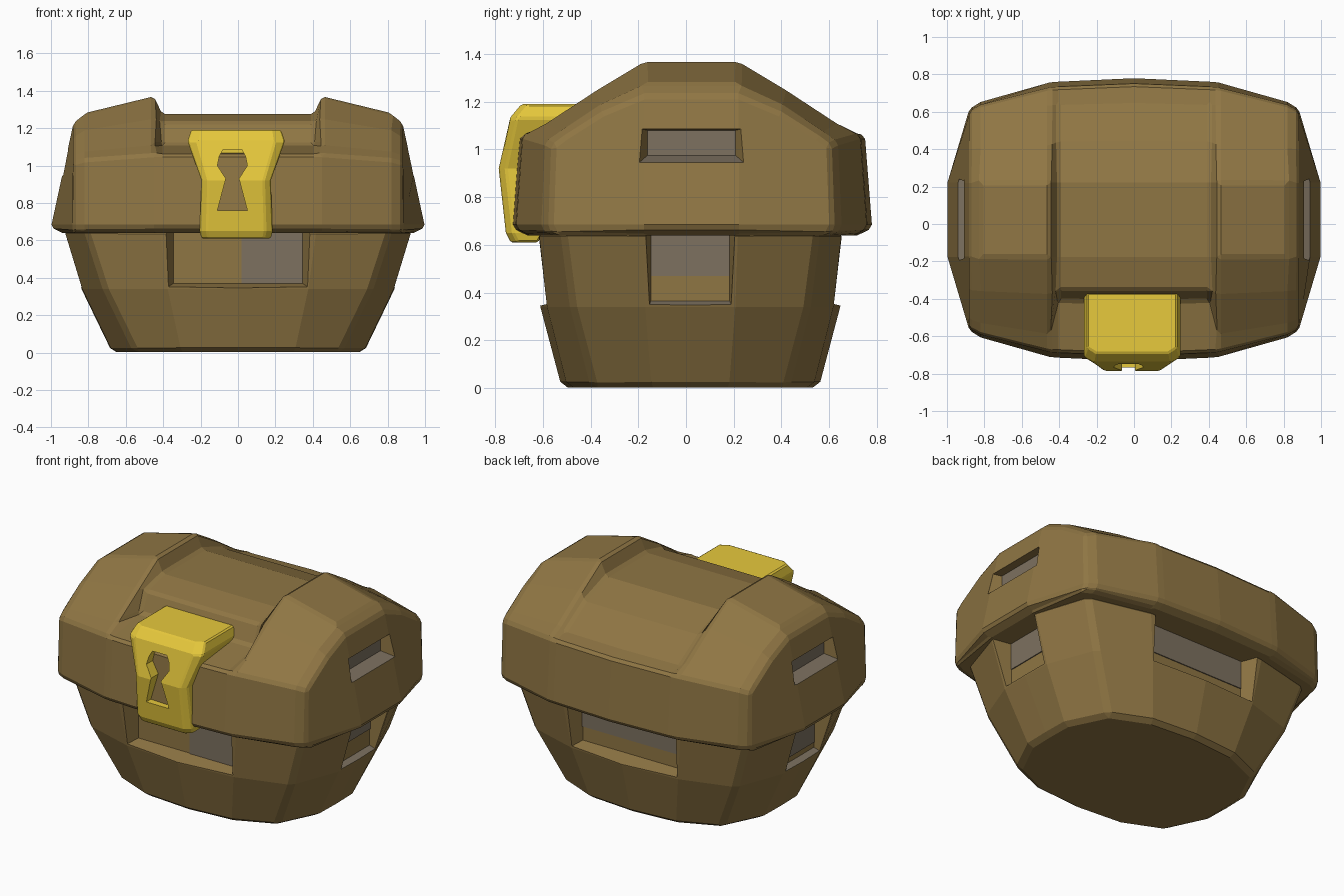
import bpy, bmesh, math

if "Cube" in bpy.data.objects:
    bpy.data.objects.remove(bpy.data.objects["Cube"])

def material(name, rgb):
    m = bpy.data.materials.new(name)
    m.diffuse_color = (*rgb, 1)
    m.use_nodes = True
    m.node_tree.nodes["Principled BSDF"].inputs["Base Color"].default_value = m.diffuse_color
    return m

BROWN = material("brown", (0.275, 0.180, 0.057))
GOLD = material("gold", (0.80, 0.585, 0.045))
GREY = material("warm grey", (0.205, 0.165, 0.117))

def make(name, verts, faces, mat, bevel=0.0):
    me = bpy.data.meshes.new(name)
    me.from_pydata(verts, [], faces)
    bm = bmesh.new()
    bm.from_mesh(me)
    bmesh.ops.recalc_face_normals(bm, faces=bm.faces)
    bm.to_mesh(me)
    bm.free()
    me.materials.append(mat)
    ob = bpy.data.objects.new(name, me)
    bpy.context.collection.objects.link(ob)
    if bevel:
        b = ob.modifiers.new("bevel", 'BEVEL')
        b.width, b.segments = bevel, 1
        b.limit_method, b.angle_limit = 'ANGLE', math.radians(28)
    return ob

def loft_faces(rings):
    n = len(rings[0])
    return [(r*n + i, r*n + (i+1) % n, (r+1)*n + (i+1) % n, (r+1)*n + i)
            for r in range(len(rings)-1) for i in range(n)]

def loft(name, rings, mat, bevel=0.0):
    n = len(rings[0])
    total = n*len(rings)
    faces = loft_faces(rings) + [tuple(range(n)), tuple(range(total-n, total))]
    return make(name, [p for r in rings for p in r], faces, mat, bevel)

def block(name, side, inner, outer, mat, cy=0.018):
    """Tapered block facing a side; inner/outer = (depth, a0, a1, z0, z1)."""
    def ring(d, a0, a1, z0, z1):
        pts = [(a0, z0), (a1, z0), (a1, z1), (a0, z1)]
        if side[0]:
            return [(side[0]*d, a + cy, z) for a, z in pts]
        return [(a, side[1]*d + cy, z) for a, z in pts]
    return loft(name, [ring(*inner), ring(*outer)], mat)

def cut(ob, cutters):
    """Subtract the cutters, bake the result and remove them."""
    for c in cutters:
        m = ob.modifiers.new("cut", 'BOOLEAN')
        m.operation, m.solver, m.object = 'DIFFERENCE', 'EXACT', c
        c.hide_render = True
    dg = bpy.context.evaluated_depsgraph_get()
    me = bpy.data.meshes.new_from_object(ob.evaluated_get(dg))
    ob.modifiers.clear()
    ob.data = me
    for c in cutters:
        bpy.data.objects.remove(c)

def grey_sills(ob, z0, z1):
    """Colour the upward sills of the end windows grey."""
    ob.data.materials.append(GREY)
    slot = len(ob.data.materials) - 1
    for p in ob.data.polygons:
        c = p.center
        if abs(c.x) > 0.78 and abs(c.y) < 0.15 and z0 < c.z < z1 and p.normal.z > 0.7:
            p.material_index = slot

SIDES = [(1, 0), (-1, 0), (0, 1), (0, -1)]

# Base: sixteen-sided tub, narrowing downwards, corners tucked in at the foot
q = [(0.935, 0), (0.93, 0.2), (0.82, 0.54), (0.42, 0.635), (0, 0.665)]
plan = q + [(-x, y) for x, y in q[3::-1]]
plan += [(x, -y) for x, y in plan[7:0:-1]]

def base_ring(sx, sy, corner, z):
    return [(x*sx*k, y*sy*k + 0.018, z) for x, y in plan
            for k in [corner if abs(x) == 0.82 else 1]]

base = loft("chest_base", [base_ring(0.72, 0.81, 0.93, 0.002),
                           base_ring(0.895, 0.945, 0.975, 0.34),
                           base_ring(1, 1, 1, 0.66)], BROWN, 0.025)
cutters = []
for s in SIDES:
    if s[0]:
        inner, outer = (0.80, -0.165, 0.165, 0.365, 0.8), (1.0, -0.20, 0.20, 0.28, 0.8)
    else:
        inner, outer = (0.53, -0.345, 0.345, 0.37, 0.8), (0.73, -0.42, 0.42, 0.32, 0.8)
    cutters.append(block("window_cutter", s, inner, outer, BROWN))
cut(base, cutters)
grey_sills(base, 0.28, 0.38)

# Grey lining showing in the base windows (side, depth, a0, a1, z0)
for name, s, d, a0, a1, z0 in [("right_lining", (1, 0), 0.80, -0.165, 0.165, 0.47),
                               ("left_lining", (-1, 0), 0.80, -0.165, 0.165, 0.40),
                               ("back_lining", (0, 1), 0.53, -0.345, 0.345, 0.46),
                               ("front_lining", (0, -1), 0.53, 0.02, 0.345, 0.37)]:
    block(name, s, (d - 0.003, a0, a1, z0, 0.65), (d + 0.006, a0, a1, z0, 0.65), GREY)

# Lid: arched profile lofted along x with a sunken centre band
CY = 0.023
ridge = [(0.75, 0.67), (0.72, 1.06), (0.62, 1.11), (0.40, 1.25), (0.20, 1.37)]
band_back = [(0.75, 0.67), (0.72, 1.06), (0.62, 1.08), (0.42, 1.20), (0.20, 1.275)]
band_front = [(0.75, 0.67), (0.72, 1.06), (0.43, 1.11), (0.375, 1.235), (0.20, 1.275)]

def lid_ring(x, front, back, s, drop):
    def half(prof):
        out = []
        for y, z in [(0.69, 0.64)] + prof:
            t = max(0, (z - 0.67)/0.7)
            out.append((y*(1 + (s - 1)*(y/0.75)**2), z - drop*t*t))
        return out
    pts = [(-y, z) for y, z in half(front)] + half(back)[::-1]
    return [(x, y + CY, z) for y, z in pts]

stations = [(0.88, ridge, ridge, 0.79, 0.145), (0.82, ridge, ridge, 0.84, 0.09),
            (0.45, ridge, ridge, 0.98, 0), (0.405, band_front, band_back, 0.985, 0)]
rings = [lid_ring(-x, *r) for x, *r in stations]
rings.append(lid_ring(0, band_front, band_back, 1.01, 0))
rings += [lid_ring(x, *r) for x, *r in stations[::-1]]
verts = [p for r in rings for p in r]
faces = loft_faces(rings)
# bulging end caps
for sgn, o in [(-1, 0), (1, 12*(len(rings) - 1))]:
    k = len(verts)
    verts += [(sgn*0.94, CY - 0.2, 0.64), (sgn*1.0, CY - 0.2, 0.67),
              (sgn*1.0, CY + 0.2, 0.67), (sgn*0.94, CY + 0.2, 0.64)]
    faces += [(o+1, o+2, o+3, o+4, o+5, k+1), (o+5, o+6, k+2, k+1),
              (o+6, o+7, o+8, o+9, o+10, k+2), (o, o+1, k+1, k),
              (k, k+1, k+2, k+3), (k+3, k+2, o+10, o+11), (o, k, k+3, o+11)]
lid = make("chest_lid", verts, faces, BROWN, 0.018)
cut(lid, [block("slot_cutter", s, (0.855, -0.18, 0.19, 0.975, 1.08),
                (1.055, -0.26, 0.27, 0.905, 1.10), BROWN) for s in SIDES[:2]])
grey_sills(lid, 0.9, 1.0)
for name, s in [("right_slot_lining", (1, 0)), ("left_slot_lining", (-1, 0))]:
    block(name, s, (0.852, -0.18, 0.19, 0.975, 1.08),
          (0.861, -0.18, 0.19, 0.975, 1.08), GREY)

# Lock: waisted gold plate hooked over the lid front (z, half width, front, back)
lock = loft("lock_plate",
            [[(-w - 0.01, b, z), (-w - 0.01, f + 0.03, z), (-w*0.8 - 0.01, f, z),
              (w*0.8 - 0.01, f, z), (w - 0.01, f + 0.03, z), (w - 0.01, b, z)]
             for z, w, f, b in [(0.61, 0.185, -0.735, -0.62), (0.65, 0.195, -0.755, -0.60),
                                (0.92, 0.185, -0.785, -0.50), (1.13, 0.26, -0.74, -0.37),
                                (1.19, 0.24, -0.69, -0.37)]], GOLD, 0.008)
# Keyhole
kh = [(0.08, 0.76), (0.035, 0.93), (0.08, 1.00), (0.07, 1.05), (0.05, 1.085)]
kh = kh + [(-x, z) for x, z in kh[::-1]]
cut(lock, [loft("keyhole_cutter",
                [[(x - 0.03, y, z) for x, z in kh] for y in (-0.9, -0.66)], BROWN)])
